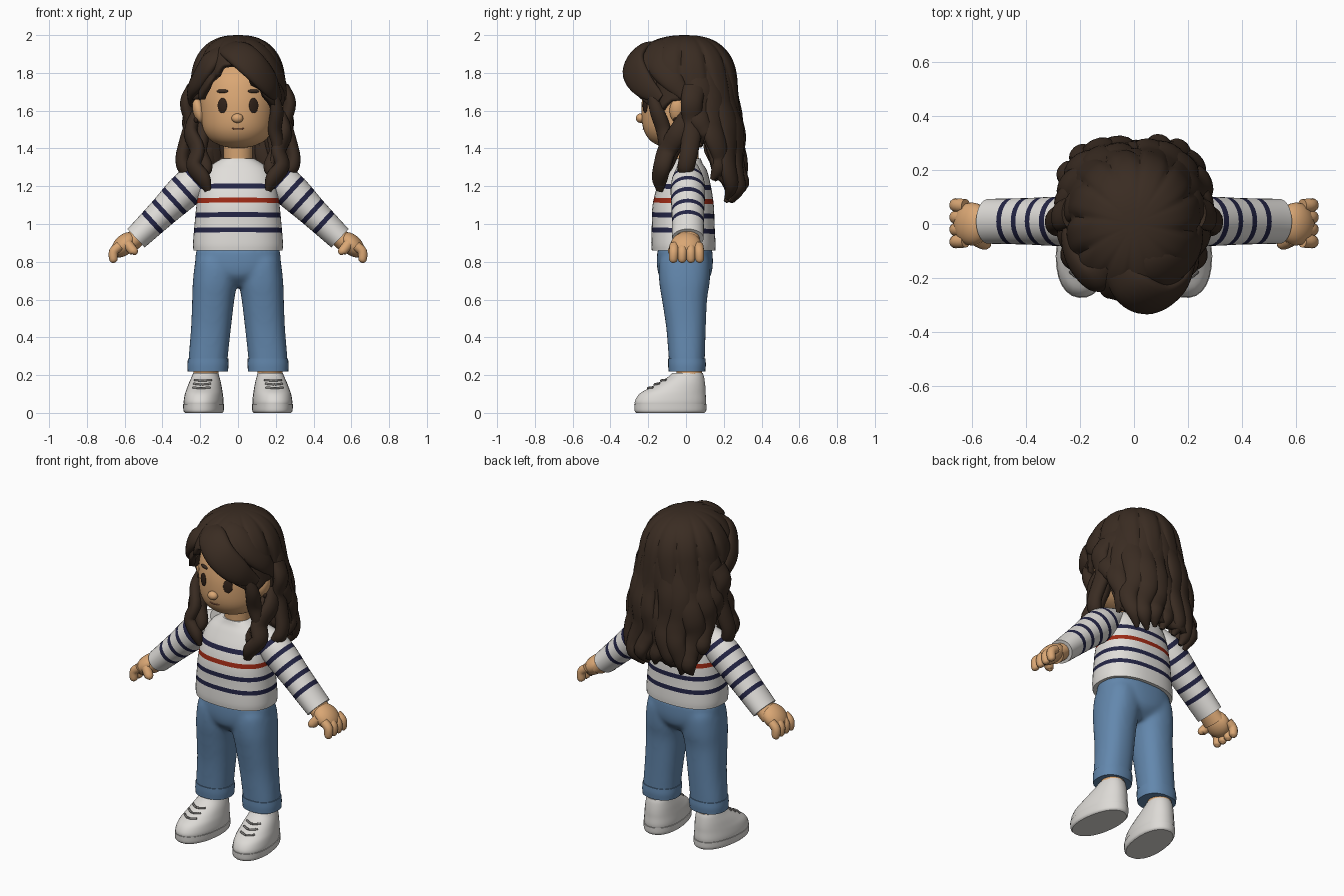
import bpy, bmesh, math, random
from mathutils import Vector

random.seed(4)
if "Cube" in bpy.data.objects:
    bpy.data.objects.remove(bpy.data.objects["Cube"])
made = []
X, Y, Z = Vector((1, 0, 0)), Vector((0, 1, 0)), Vector((0, 0, 1))


def material(name, r, g, b):
    m = bpy.data.materials.new(name)
    m.use_nodes = True
    m.diffuse_color = (r, g, b, 1)
    bsdf = m.node_tree.nodes["Principled BSDF"]
    bsdf.inputs["Base Color"].default_value = (r, g, b, 1)
    bsdf.inputs["Roughness"].default_value = 0.8
    return m


hair = material("dark brown hair", .042, .025, .016)
skin = material("warm skin", .7, .385, .175)
knit = material("off white knit", .75, .73, .7)
navy = material("navy stripe", .017, .018, .06)
red = material("red stripe", .34, .022, .007)
denim = material("blue denim", .125, .245, .42)
canvas = material("white canvas", .72, .7, .67)
lace_grey = material("lace grey", .22, .21, .2)
eye_brown = material("eye brown", .03, .016, .01)
lip = material("lip brown", .3, .11, .06)


def finish(name, bm, *mats):
    mesh = bpy.data.meshes.new(name)
    bm.to_mesh(mesh)
    bm.free()
    ob = bpy.data.objects.new(name, mesh)
    bpy.context.scene.collection.objects.link(ob)
    for m in mats:
        mesh.materials.append(m)
    made.append(ob)
    return ob


def smooth_path(keys, steps):
    """Catmull-Rom samples through keys of (x, y, z, r1, r2)."""
    k = [Vector(p) for p in keys]
    k = [k[0] * 2 - k[1]] + k + [k[-1] * 2 - k[-2]]
    out = []
    for i in range(1, len(k) - 2):
        a, b, c, d = k[i - 1:i + 3]
        for s in range(steps):
            t = s / steps
            out.append((b * 2 + (c - a) * t + (a * 2 - b * 5 + c * 4 - d) * t * t
                        + (b * 3 - a - c * 3 + d) * t ** 3) * .5)
    return out + [k[-2]]


def loft(name, keys, mat, ref=None, axis=None, n=28, power=2.0, steps=4, bands=(), extra=()):
    """Skin of rings; without ref the rings lie flat against the head centre line."""
    pts = smooth_path(keys, steps)
    pos = [Vector(p[:3]) for p in pts]
    bm, rings = bmesh.new(), []
    for i, p in enumerate(pos):
        t = axis or (pos[min(i + 1, len(pos) - 1)] - pos[max(i - 1, 0)]).normalized()
        if ref:
            u = (ref - t * ref.dot(t)).normalized()
        else:
            u = t.cross(p - Vector((0, 0, min(p.z, 1.65)))).normalized()
        v = t.cross(u)
        ring = []
        for j in range(n):
            c, s = math.cos(math.tau * j / n), math.sin(math.tau * j / n)
            c, s = (math.copysign(abs(q) ** (2 / power), q) for q in (c, s))
            ring.append(bm.verts.new(p + u * c * max(pts[i][3], .002) + v * s * max(pts[i][4], .002)))
        rings.append(ring)
    for a, b in zip(rings, rings[1:]):
        for j in range(n):
            bm.faces.new((a[j], a[(j + 1) % n], b[(j + 1) % n], b[j]))
    bm.faces.new(rings[0][::-1])
    bm.faces.new(rings[-1])
    # stripes: cut along planes, then colour the faces between them
    if bands:
        d = (pos[-1] - pos[0]).normalized()
        for at, half, index in bands:
            for e in (-half, half):
                bmesh.ops.bisect_plane(bm, geom=bm.verts[:] + bm.edges[:] + bm.faces[:],
                                       plane_co=pos[0] + d * (at + e), plane_no=d)
        for f in bm.faces:
            h = (f.calc_center_median() - pos[0]).dot(d)
            for at, half, index in bands:
                if abs(h - at) < half:
                    f.material_index = index
    bmesh.ops.recalc_face_normals(bm, faces=bm.faces)
    return finish(name, bm, mat, *extra)


def ball(name, loc, scale, mat, rot=(0, 0, 0)):
    bm = bmesh.new()
    bmesh.ops.create_uvsphere(bm, u_segments=24, v_segments=14, radius=1)
    ob = finish(name, bm, mat)
    ob.location, ob.scale, ob.rotation_euler = loc, scale, rot


def table(rows, v):
    for a, b in zip(rows, rows[1:]):
        if v <= b[0]:
            t = (v - a[0]) / (b[0] - a[0])
            return [p + (q - p) * t for p, q in zip(a[1:], b[1:])]


def flat_keys(rows):
    return [(0, cy, z, rx, ry) for z, cy, rx, ry in rows]


# sweater body with three navy stripes and a red one
body = [(.86, -.013, .236, .168), (.9, -.014, .238, .17), (1, -.015, .23, .166), (1.1, -.015, .22, .162),
        (1.2, -.01, .205, .142), (1.28, 0, .175, .112), (1.32, 0, .13, .088), (1.347, 0, .085, .078)]
loft("sweater", flat_keys(body), knit, X, Z, n=48, power=2.4, extra=(navy, red),
     bands=[(.105, .013, 1), (.185, .013, 1), (.262, .013, 2), (.337, .013, 1)])
loft("neck", flat_keys([(1.28, 0, .075, .07), (1.5, -.01, .078, .072)]), skin, X, Z)

# jeans: seat and legs, fused after the loop
jeans = [loft("jeans", flat_keys([(.67, -.005, .05, .08), (.72, -.006, .15, .133), (.78, -.006, .222, .148),
                                  (.87, -.006, .222, .146)]), denim, X, Z, n=40, power=2.3)]
for s, side in ((1, "left"), (-1, "right")):
    leg = [(.16, .005, .22, .102, .092), (.158, .004, .29, .104, .096), (.143, .0, .45, .106, .105),
           (.131, -.008, .6, .112, .12), (.121, -.008, .7, .118, .135), (.115, -.007, .8, .112, .135),
           (.112, -.006, .85, .1, .11)]
    jeans.append(loft(side + "_leg", [(s * k[0],) + k[1:] for k in leg], denim, X, Z, power=2.3))
    loft(side + "_jeans_cuff", [(s * .16, .005, .22, .107, .097), (s * .159, .005, .255, .109, .1),
                                (s * .158, .004, .288, .107, .099)], denim, X, Z, power=2.3)
    loft(side + "_ankle", [(s * .172, .02, .12, .066, .068), (s * .168, .015, .3, .066, .068)], skin, X, Z)

    # shoe: upper, sole and laces, turned slightly outward
    upper = [(.03, -.083, .1, .185), (.06, -.083, .103, .19), (.1, -.072, .098, .177), (.13, -.048, .091, .152),
             (.16, -.023, .083, .124), (.19, .0, .073, .096), (.21, .008, .066, .082)]
    parts = [loft(side + "_shoe_upper", flat_keys(upper), canvas, X, Z, power=2.2),
             loft(side + "_shoe_sole", flat_keys([(0, -.083, .096, .182), (.012, -.083, .104, .191),
                                                  (.046, -.083, .106, .193)]), canvas, X, Z, power=2.2)]
    for z in (.13, .15, .17):
        cy, rx, ry = table(upper, z)
        path = [(x, cy - ry * math.sqrt(1 - (x / rx) ** 2) - .002, z + .1 * abs(x), .006, .006)
                for x in (-.045, -.02, 0, .02, .045)]
        parts.append(loft(side + "_shoe_lace", path, lace_grey, Z, n=8, steps=2))
    for p in parts:
        p.location.x = s * .172
        p.rotation_euler.z = s * .12

    # sleeve with navy stripes
    arm = [(.14, .01, 1.29, .06, .055), (.25, .01, 1.205, .09, .094), (.4, .01, 1.06, .086, .079),
           (.5, .01, .963, .084, .07), (.54, .01, .925, .083, .067)]
    loft(side + "_sleeve", [(s * k[0],) + k[1:] for k in arm], knit, Y, n=32, extra=(navy,),
         bands=[(a, .013, 1) for a in (.1, .18, .26, .34, .42)])

    # hand
    def digit(name, a, b, r, bulge):
        m = [(p + q) / 2 for p, q in zip(a, b)]
        rows = [(*a, r, r), (m[0] + bulge, m[1], m[2] + bulge / 2, r, r), (*b, r * .85, r * .85),
                (b[0] - .002, b[1], b[2] - .014, r * .2, r * .2)]
        loft(side + name, [(s * k[0],) + k[1:] for k in rows], skin, Y, n=14)

    loft(side + "_wrist", [(s * .5, .01, .96, .06, .05), (s * .58, .005, .89, .068, .05)], skin, Y)
    ball(side + "_palm", (s * .602, 0, .89), (.08, .08, .052), skin, (0, s * .77, 0))
    for i in range(4):
        y = -.062 + .043 * i
        digit("_finger", (.625, y, .885), (.659, y * 1.08, .808), .0255, .016)
    digit("_thumb", (.585, -.055, .895), (.55, -.073, .85), .027, 0)

# fuse the jeans into one soft surface
bpy.ops.object.select_all(action="DESELECT")
for ob in jeans:
    made.remove(ob)
    ob.select_set(True)
bpy.context.view_layer.objects.active = jeans[0]
bpy.ops.object.join()
fuse = jeans[0].modifiers.new("fuse", "REMESH")
fuse.mode, fuse.voxel_size, fuse.use_smooth_shade = "VOXEL", .012, True
soft = jeans[0].modifiers.new("soften", "SMOOTH")
soft.factor, soft.iterations = .5, 10

# head
skull = [(1.402, -.06, .03, .03), (1.415, -.058, .09, .085), (1.445, -.05, .147, .142), (1.5, -.042, .184, .183),
         (1.58, -.036, .197, .2), (1.68, -.03, .2, .2), (1.78, -.02, .18, .18), (1.86, 0, .12, .12),
         (1.9, 0, .03, .03)]
loft("head", flat_keys(skull), skin, X, Z, n=40)


def face_y(x, z):
    cy, rx, ry = table(skull, z)
    return cy - ry * math.sqrt(1 - (x / rx) ** 2) - .001


ball("nose", (-.003, face_y(0, 1.56) - .006, 1.56), (.031, .025, .025), skin)
for s, side in ((1, "left"), (-1, "right")):
    x = s * .083
    ball(side + "_eye", (x, face_y(x, 1.627), 1.627), (.027, .008, .04), eye_brown, (0, 0, s * .43))
    ball(side + "_eyebrow", (x, face_y(x, 1.703) - .001, 1.703), (.034, .009, .01), hair, (0, 0, s * .43))
    ball(side + "_ear", (s * .207, -.045, 1.6), (.032, .042, .066), skin, (0, s * .25, 0))
    ball(side + "_earring", (s * .222, -.055, 1.55), (.012, .012, .014), eye_brown)
loft("mouth", [(x, face_y(x, 1.503), 1.502 + 4 * x * x, .003, .003) for x in (-.032, -.016, 0, .016, .032)],
     lip, Z, n=8)


# hair shell: dome whose lower edge follows the fringe, ears and back
def hair_point(a, z, off=0):
    h = max(0, (z - 1.72) / .28)
    k = (1 - min(h, 1) ** 2.4) ** (1 / 2.4) + max(0, 1.72 - z) * .09
    ry = .295 + .02 * math.cos(a)
    low = min(1, max(0, (1.78 - z) / .3))
    off += .085 * max(0, -math.cos(a)) * abs(math.sin(a)) * low
    return Vector((math.sin(a) * (.253 * k + off), -math.cos(a) * (ry * k + off), z))


edge = [(-180, 1.18), (-135, 1.17), (-118, 1.28), (-103, 1.5), (-92, 1.66), (-55, 1.66), (-42, 1.72),
        (-28, 1.8), (-20, 1.84), (5, 1.85), (12, 1.81), (20, 1.755), (36, 1.675), (50, 1.63), (62, 1.6),
        (75, 1.65), (92, 1.66), (103, 1.5), (118, 1.28), (135, 1.17), (180, 1.18)]
bm = bmesh.new()
cols, rows = 120, 32
grid = []
for i in range(rows + 1):
    t = i / rows
    ring = []
    for j in range(cols):
        a = -math.pi + math.tau * j / cols
        z = 2 - (2 - table(edge, math.degrees(a))[0]) * t ** 1.7
        groove = (1 - abs(math.sin(6 * a + 2 * z))) ** 2
        ring.append(bm.verts.new(hair_point(a, z, -.02 * groove * min(1, t * 2)) if i else (0, 0, 2)))
    grid.append(ring)
for a, b in zip(grid, grid[1:]):
    for j in range(cols):
        k = (j + 1) % cols
        bm.faces.new((a[j], b[j], b[k], a[k]))
bmesh.ops.remove_doubles(bm, verts=bm.verts, dist=.0001)
shell = finish("hair_shell", bm, hair)
thick = shell.modifiers.new("thickness", "SOLIDIFY")
thick.thickness, thick.offset = .035, -1

# wavy locks over the sides and back, emerging from inside the shell
for i in range(11):
    deg = 106 + 148 * i / 10
    a, phase = math.radians(deg), random.uniform(0, 6)
    end = table(edge, deg if deg <= 180 else deg - 360)[0] - random.uniform(.02, .06)
    keys = []
    for k in range(13):
        t = k / 12
        p = hair_point(a + .09 * math.sin(t * 14 + phase) * t, 1.9 - (1.9 - end) * t,
                       .013 * math.sin(t * 17 + phase) * t - .05 * (1 - t) ** 2 - .01 - .035 * (k == 12))
        w = (.035 + .032 * math.sin(math.pi * t ** .8)) * (1 if k < 12 else .3)
        keys.append((*p, w, .034 if 0 < k < 12 else .012))
    loft("back_lock", keys, hair, n=16, steps=3)

# locks falling in front of the shoulders
front = [(.225, .02, 1.56), (.25, -.04, 1.48), (.215, -.1, 1.39), (.235, -.125, 1.31), (.185, -.14, 1.24),
         (.16, -.14, 1.175)]
inner = [(.2, .01, 1.52), (.19, -.04, 1.46), (.2, -.075, 1.38), (.17, -.11, 1.3), (.18, -.13, 1.25)]
outer = [(.235, .045, 1.72), (.272, .03, 1.64), (.25, .035, 1.54), (.275, .025, 1.44), (.295, .01, 1.35),
         (.28, -.005, 1.29), (.24, -.03, 1.26)]
for s, side in ((1, "left"), (-1, "right")):
    for name, path, w in (("_front_lock", front, .06), ("_inner_lock", inner, .045), ("_outer_lock", outer, .062)):
        keys = [(s * x, y, z, w * (.35 if i == len(path) - 1 else 1 - .06 * i), .036 if i < len(path) - 1 else .012)
                for i, (x, y, z) in enumerate(path)]
        loft(side + name, keys, hair, n=16)

# fringe swept from the parting, and the strand before the left ear
fringe = [
    ("fringe_sweep", .085, [(-.09, -.12, 1.94), (-.01, -.235, 1.915), (.08, -.28, 1.84), (.165, -.235, 1.745),
                            (.22, -.135, 1.66)]),
    ("fringe_crown", .075, [(-.08, -.08, 1.955), (.05, -.15, 1.94), (.15, -.15, 1.87), (.22, -.08, 1.77),
                            (.245, .0, 1.67)]),
    ("fringe_short_side", .065, [(-.09, -.16, 1.93), (-.15, -.2, 1.86), (-.205, -.15, 1.77), (-.24, -.07, 1.71),
                                 (-.25, .02, 1.63)]),
    ("temple_strand", .042, [(.185, -.19, 1.7), (.205, -.155, 1.6), (.195, -.12, 1.5), (.21, -.11, 1.41),
                             (.18, -.13, 1.32)])]
for name, w, path in fringe:
    sizes = (.5, .95, 1, .85, .35)
    loft(name, [(*p, w * q, .034 * q) for p, q in zip(path, sizes)], hair, n=20, steps=6)

# smooth shading with crisp edges
bpy.ops.object.select_all(action="DESELECT")
for ob in made:
    ob.select_set(True)
bpy.context.view_layer.objects.active = made[0]
bpy.ops.object.shade_smooth_by_angle(angle=math.radians(45))
